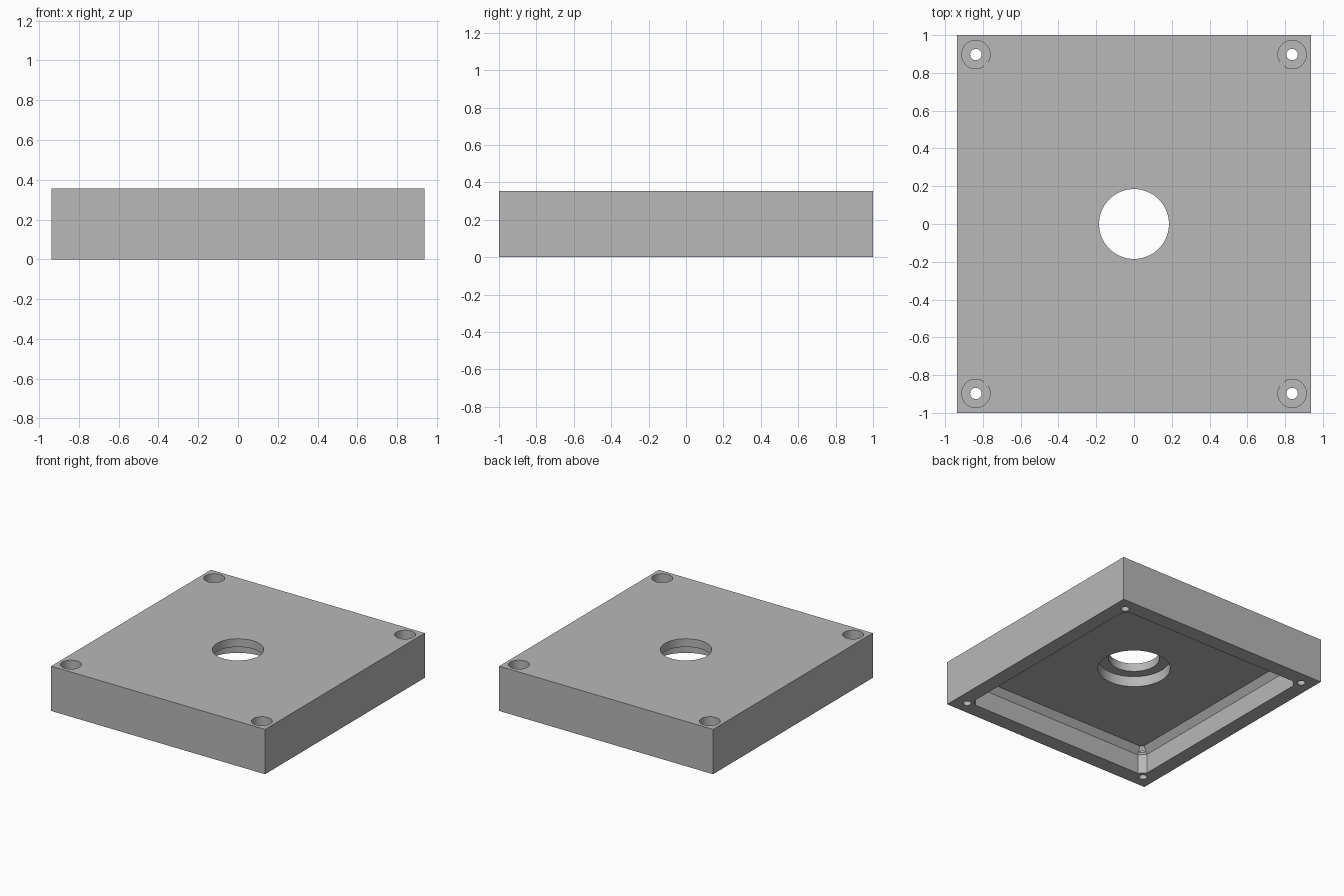
import bpy
import bmesh

if "Cube" in bpy.data.objects:
    bpy.data.objects.remove(bpy.data.objects["Cube"], do_unlink=True)

WIDTH, DEPTH, HEIGHT = 1.875, 2.0, 0.355

grey = bpy.data.materials.new("plain_grey")
grey.use_nodes = True
colour = (0.48, 0.48, 0.48, 1)
grey.diffuse_color = colour
grey.node_tree.nodes["Principled BSDF"].inputs["Base Color"].default_value = colour


def cylinder(name, radius, x, y, low, high):
    bpy.ops.mesh.primitive_cylinder_add(vertices=64, radius=radius, depth=high - low,
                                        location=(x, y, (low + high) / 2))
    bpy.context.object.name = name
    return bpy.context.object


def corner_cut_outline(hx, hy, cut):
    """Rectangle outline with its four corners cut off."""
    return [(hx, cut - hy), (hx, hy - cut), (hx - cut, hy), (cut - hx, hy),
            (-hx, hy - cut), (-hx, cut - hy), (cut - hx, -hy), (hx - cut, -hy)]


def loft(name, sections):
    """Solid through stacked outlines given as (z, half x, half y, corner cut)."""
    bm = bmesh.new()
    rings = [[bm.verts.new((x, y, z)) for x, y in corner_cut_outline(hx, hy, cut)]
             for z, hx, hy, cut in sections]
    for a, b in zip(rings, rings[1:]):
        for i in range(len(a)):
            j = (i + 1) % len(a)
            bm.faces.new((a[i], a[j], b[j], b[i]))
    bm.faces.new(rings[0][::-1])
    bm.faces.new(rings[-1])
    bmesh.ops.recalc_face_normals(bm, faces=bm.faces)
    mesh = bpy.data.meshes.new(name)
    bm.to_mesh(mesh)
    bm.free()
    obj = bpy.data.objects.new(name, mesh)
    bpy.context.collection.objects.link(obj)
    return obj


# Solid block
bpy.ops.mesh.primitive_cube_add(size=1, location=(0, 0, HEIGHT / 2))
cover = bpy.context.object
cover.name = "cover_plate"
cover.scale = (WIDTH, DEPTH, HEIGHT)
bpy.ops.object.transform_apply(location=True, rotation=False, scale=True)
cover.data.materials.append(grey)

# Underside pocket with bevelled ceiling edge
cutters = [loft("pocket_cutter", [(-0.1, 0.82, 0.877, 0.047),
                                  (0.155, 0.82, 0.877, 0.047),
                                  (0.207, 0.78, 0.838, 0.022)])]

# Central opening and the wider recess below it
cutters.append(cylinder("recess_cutter", 0.263, 0, 0, 0.1, 0.29))
cutters.append(cylinder("opening_cutter", 0.185, 0, 0, 0.05, 0.5))

# Corner screw holes with wide upper bores
for sx in (-1, 1):
    for sy in (-1, 1):
        x, y = sx * 0.837, sy * 0.897
        cutters.append(cylinder("screw_hole_cutter", 0.03, x, y, -0.1, 0.4))
        cutters.append(cylinder("screw_bore_cutter", 0.075, x, y, 0.17, 0.5))

# Cut everything out, then discard the cutters
bpy.ops.object.select_all(action='DESELECT')
cover.select_set(True)
bpy.context.view_layer.objects.active = cover
for cutter in cutters:
    cutter.hide_render = True
    mod = cover.modifiers.new("cut", 'BOOLEAN')
    mod.operation = 'DIFFERENCE'
    mod.solver = 'EXACT'
    mod.object = cutter
    bpy.ops.object.modifier_apply(modifier=mod.name)
    bpy.data.objects.remove(cutter, do_unlink=True)

bpy.ops.object.shade_smooth_by_angle(angle=0.4)
